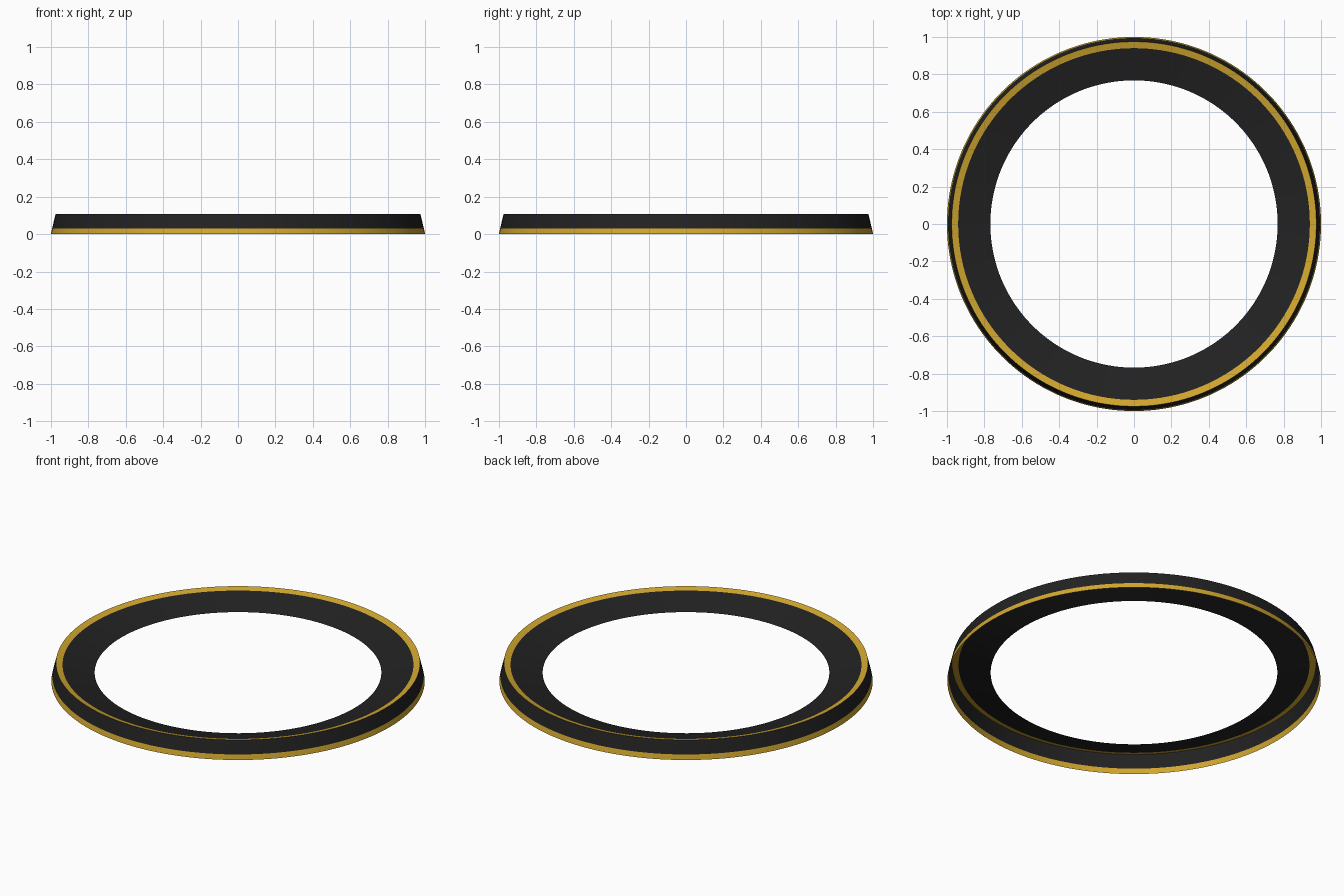
import bpy
import bmesh
import math

if "Cube" in bpy.data.objects:
    bpy.data.objects.remove(bpy.data.objects["Cube"])

SEGMENTS = 160


def material(name, color):
    m = bpy.data.materials.new(name)
    m.diffuse_color = (*color, 1.0)
    m.use_nodes = True
    m.node_tree.nodes["Principled BSDF"].inputs["Base Color"].default_value = m.diffuse_color
    return m


black = material("black", (0.016, 0.016, 0.016))
gold = material("gold", (0.65, 0.39, 0.028))


def lathe(name, profile, band_slots):
    """Revolve (radius, height) points into an open sheet, one colour per band."""
    bm = bmesh.new()
    rings = []
    for r, z in profile:
        rings.append([bm.verts.new((r * math.cos(2 * math.pi * i / SEGMENTS),
                                    r * math.sin(2 * math.pi * i / SEGMENTS), z))
                      for i in range(SEGMENTS)])
    for lower, upper, slot in zip(rings, rings[1:], band_slots):
        for i in range(SEGMENTS):
            j = (i + 1) % SEGMENTS
            face = bm.faces.new((lower[i], lower[j], upper[j], upper[i]))
            face.material_index = slot
    mesh = bpy.data.meshes.new(name)
    bm.to_mesh(mesh)
    bm.free()
    mesh.materials.append(black)
    mesh.materials.append(gold)
    obj = bpy.data.objects.new(name, mesh)
    bpy.context.collection.objects.link(obj)
    bpy.ops.object.select_all(action='DESELECT')
    obj.select_set(True)
    bpy.context.view_layer.objects.active = obj
    bpy.ops.object.shade_smooth_by_angle(angle=math.radians(30))
    return obj


# Tapered outer wall with a gold foot, then a dished top with a gold rim
lathe("trim_ring",
      [(1.0, 0.0), (0.994, 0.03), (0.975, 0.107), (0.94, 0.097), (0.768, 0.05)],
      [1, 0, 1, 0])
